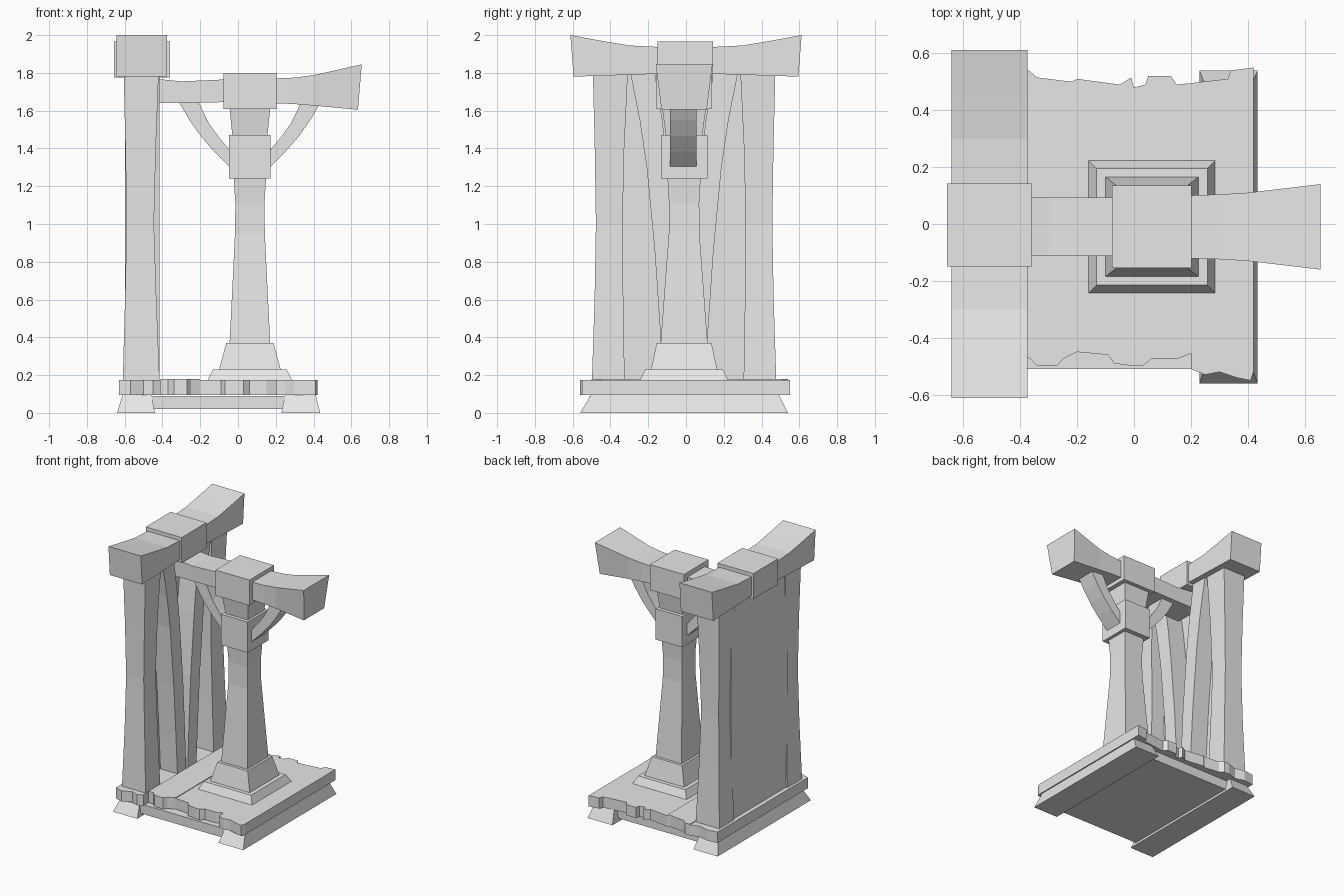
import bpy, bmesh

stone = bpy.data.materials.new("plain grey")
stone.diffuse_color = (0.8, 0.8, 0.8, 1)


def loft(name, rings):
    """Skin a closed solid through rings with equal point counts."""
    bm = bmesh.new()
    vs = [[bm.verts.new(p) for p in r] for r in rings]
    n = len(vs[0])
    for a, b in zip(vs, vs[1:]):
        for i in range(n):
            j = (i + 1) % n
            bm.faces.new((a[i], a[j], b[j], b[i]))
    bm.faces.new(vs[0][::-1])
    bm.faces.new(vs[-1])
    bmesh.ops.recalc_face_normals(bm, faces=bm.faces)
    me = bpy.data.meshes.new(name)
    bm.to_mesh(me)
    bm.free()
    me.materials.append(stone)
    ob = bpy.data.objects.new(name, me)
    bpy.context.collection.objects.link(ob)
    return ob


def rect_z(z, x0, x1, y0, y1):
    return [(x0, y0, z), (x1, y0, z), (x1, y1, z), (x0, y1, z)]


def upright(name, sections):
    return loft(name, [rect_z(*s) for s in sections])


def box(name, x0, x1, y0, y1, z0, z1):
    return upright(name, [(z0, x0, x1, y0, y1), (z1, x0, x1, y0, y1)])


# Floor: sloped bearers, sunken panel, planks with chipped ends
upright("left_bearer", [(0, -0.64, -0.44, -0.56, 0.54), (0.1, -0.61, -0.46, -0.5, 0.49)])
upright("right_bearer", [(0, 0.23, 0.435, -0.56, 0.54), (0.1, 0.25, 0.41, -0.5, 0.49)])
box("under_panel", -0.46, 0.25, -0.51, 0.46, 0.02, 0.09)

front = [
    [(-0.63, -0.54), (-0.57, -0.56), (-0.5, -0.53), (-0.45, -0.55), (-0.41, -0.53)],
    [(-0.41, -0.47), (-0.37, -0.47), (-0.34, -0.5), (-0.27, -0.5), (-0.25, -0.475), (-0.2, -0.45)],
    [(-0.2, -0.45), (-0.09, -0.46), (-0.07, -0.49), (0, -0.5)],
    [(0, -0.5), (0.03, -0.5), (0.06, -0.475), (0.15, -0.475), (0.2, -0.455)],
    [(0.2, -0.51), (0.25, -0.53), (0.3, -0.52), (0.36, -0.54), (0.41, -0.55), (0.42, -0.52)],
]
back = [
    [(-0.63, 0.53), (-0.55, 0.54), (-0.48, 0.52), (-0.41, 0.54)],
    [(-0.41, 0.54), (-0.37, 0.54), (-0.34, 0.515), (-0.22, 0.5), (-0.2, 0.51)],
    [(-0.2, 0.51), (-0.05, 0.49), (-0.01, 0.515), (0, 0.48)],
    [(0, 0.48), (0.04, 0.49), (0.05, 0.52), (0.13, 0.52), (0.15, 0.49), (0.2, 0.495)],
    [(0.2, 0.495), (0.24, 0.5), (0.33, 0.51), (0.34, 0.54), (0.42, 0.55)],
]
for i, (f, b) in enumerate(zip(front, back)):
    top = 0.18 if i == 1 else 0.175
    outline = f + b[::-1]
    loft(f"plank_{i + 1}", [[(x, y, z) for x, y in outline] for z in (0.095, top)])

# Central pillar, each row: height, half width, half depth
CX, CY = 0.063, -0.01


def pillar(name, rows):
    upright(name, [(z, CX - a, CX + a, CY - b, CY + b) for z, a, b in rows])


pillar("lower_plinth", [(0.17, 0.225, 0.235), (0.23, 0.195, 0.205)])
pillar("upper_plinth", [(0.23, 0.163, 0.175), (0.37, 0.125, 0.145)])
pillar("pillar_shaft", [(0.36, 0.108, 0.125), (0.7, 0.091, 0.1), (0.95, 0.079, 0.081),
                        (1.11, 0.077, 0.08), (1.25, 0.086, 0.088)])
pillar("pillar_collar", [(1.24, 0.11, 0.123), (1.47, 0.11, 0.123)])
pillar("pillar_neck", [(1.46, 0.092, 0.095), (1.62, 0.108, 0.117)])
pillar("pillar_cap", [(1.61, 0.14, 0.145), (1.8, 0.14, 0.145)])


# Flared arms, each row: bottom x, top x, bottom z, top z, lower and upper half depth
def arm(name, rows):
    loft(name, [[(xb, CY - db, z0), (xb, CY + db, z0), (xt, CY + dt, z1), (xt, CY - dt, z1)]
                for xb, xt, z0, z1, db, dt in rows])


arm("outer_arm", [(0.18, 0.18, 1.64, 1.77, 0.11, 0.11), (0.3, 0.3, 1.635, 1.775, 0.112, 0.114),
                  (0.4, 0.4, 1.627, 1.788, 0.112, 0.12), (0.635, 0.655, 1.605, 1.845, 0.12, 0.15)])
arm("inner_arm", [(-0.5, -0.5, 1.64, 1.775, 0.103, 0.103), (-0.3, -0.3, 1.642, 1.755, 0.103, 0.103),
                  (-0.07, -0.07, 1.645, 1.765, 0.103, 0.103)])

# Curved braces below the arms
for side, name in ((1, "outer_brace"), (-1, "inner_brace")):
    pairs = [((0.09, 1.28), (0.09, 1.37)), ((0.11, 1.305), (0.11, 1.395)),
             ((0.19, 1.385), (0.165, 1.46)), ((0.26, 1.465), (0.215, 1.53)),
             ((0.32, 1.55), (0.25, 1.6)), ((0.375, 1.645), (0.27, 1.645))]
    loft(name, [[(CX + side * a[0], -0.085, a[1]), (CX + side * a[0], 0.055, a[1]),
                 (CX + side * b[0], 0.055, b[1]), (CX + side * b[0], -0.085, b[1])]
                for a, b in pairs])

# Wall: waisted corner posts, thin panel and curved struts, mirrored about the wall middle
for s, name in ((1, "back"), (-1, "front")):
    rows = [(0.17, -0.61, -0.415, 0.315, 0.488), (0.6, -0.598, -0.432, 0.322, 0.474),
            (1.0, -0.59, -0.445, 0.326, 0.467), (1.4, -0.596, -0.435, 0.317, 0.473),
            (1.8, -0.605, -0.42, 0.298, 0.483)]
    upright(name + "_post", [(z, x0, x1, CY + s * a, CY + s * b) for z, x0, x1, a, b in rows])
    rows = [(0.17, 0.01, 0.112), (0.45, 0.022, 0.128), (0.85, 0.045, 0.155),
            (1.3, 0.085, 0.198), (1.55, 0.115, 0.235), (1.8, 0.155, 0.285)]
    upright(name + "_strut", [(z, -0.57, -0.415, CY + s * a, CY + s * b) for z, a, b in rows])
box("wall_panel", -0.598, -0.555, -0.345, 0.325, 0.17, 1.8)

# Top beam with upswept ends, and its middle block
beam = [(0.595, 0.612, 1.78, 2.0), (0.45, 0.45, 1.785, 1.97), (0.3, 0.3, 1.79, 1.945), (0.14, 0.14, 1.795, 1.937)]
rows = beam + [(-a, -b, c, d) for a, b, c, d in beam[::-1]]
loft("top_beam", [[(-0.642, yb, z0), (-0.375, yb, z0), (-0.375, yt, z1), (-0.642, yt, z1)]
                  for yb, yt, z0, z1 in rows])
box("beam_block", -0.657, -0.36, -0.15, 0.143, 1.775, 1.965)
